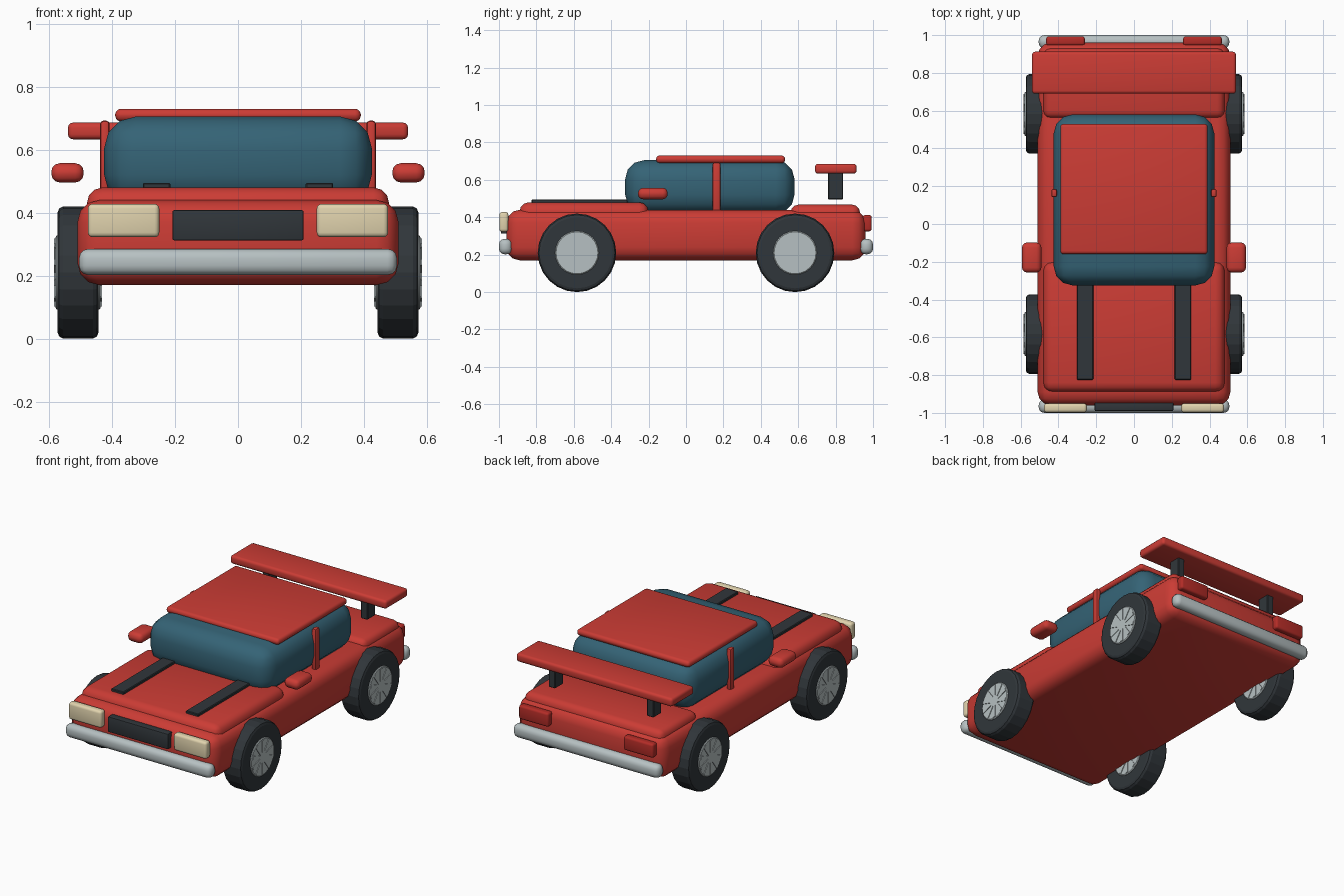
import bpy, bmesh, math
from mathutils import Matrix, Vector

if "Cube" in bpy.data.objects:
    bpy.data.objects.remove(bpy.data.objects["Cube"])


def material(name, rgb):
    m = bpy.data.materials.new(name)
    m.diffuse_color = (*rgb, 1)
    m.use_nodes = True
    m.node_tree.nodes["Principled BSDF"].inputs["Base Color"].default_value = m.diffuse_color
    return m


RED = material("red paint", (0.60, 0.045, 0.035))
GLASS = material("blue glass", (0.035, 0.125, 0.18))
BLACK = material("black rubber", (0.03, 0.037, 0.043))
CHROME = material("chrome", (0.47, 0.53, 0.54))
CREAM = material("cream lens", (0.75, 0.65, 0.42))
TAIL = material("tail lens", (0.45, 0.025, 0.02))


def finish(name, bm, mat, angle=35):
    bmesh.ops.recalc_face_normals(bm, faces=bm.faces[:])
    me = bpy.data.meshes.new(name)
    bm.to_mesh(me)
    bm.free()
    me.materials.append(mat)
    ob = bpy.data.objects.new(name, me)
    bpy.context.collection.objects.link(ob)
    bpy.ops.object.select_all(action='DESELECT')
    ob.select_set(True)
    bpy.context.view_layer.objects.active = ob
    bpy.ops.object.shade_smooth_by_angle(angle=math.radians(angle))
    return ob


def box(name, x, y, z, mat, bevel=0.0, segs=3):
    """Rounded box from (min, max) ranges."""
    bm = bmesh.new()
    bmesh.ops.create_cube(bm, size=1)
    size = [r[1] - r[0] for r in (x, y, z)]
    mid = [(r[0] + r[1]) / 2 for r in (x, y, z)]
    bmesh.ops.transform(bm, verts=bm.verts[:],
                        matrix=Matrix.Translation(mid) @ Matrix.Diagonal((*size, 1)))
    if bevel:
        bmesh.ops.bevel(bm, geom=bm.edges[:], offset=bevel, segments=segs, profile=0.5,
                        affect='EDGES', clamp_overlap=True)
    return finish(name, bm, mat)


def pair(name, x, y, z, mat, bevel=0.0, segs=3):
    """The same box on both sides of x = 0."""
    box(name + "_right", x, y, z, mat, bevel, segs)
    box(name + "_left", (-x[1], -x[0]), y, z, mat, bevel, segs)


def lathe_x(name, profile, centre, sides, mat, angle):
    """Revolve (x, radius) points around the x axis and cap both ends."""
    bm = bmesh.new()
    rings = []
    for px, r in profile:
        rings.append([bm.verts.new(Vector(centre) + Vector((px, r * math.sin(a), r * math.cos(a))))
                      for a in (2 * math.pi * i / sides for i in range(sides))])
    for a, b in zip(rings, rings[1:]):
        for i in range(sides):
            j = (i + 1) % sides
            bm.faces.new((a[i], a[j], b[j], b[i]))
    bm.faces.new(rings[0])
    bm.faces.new(rings[-1])
    return finish(name, bm, mat, angle)


# Bodywork
box("body", (-0.51, 0.51), (-0.96, 0.96), (0.17, 0.44), RED, 0.07)
box("hood", (-0.48, 0.48), (-0.89, -0.20), (0.37, 0.48), RED, 0.05)
box("trunk_lid", (-0.48, 0.48), (0.56, 0.93), (0.37, 0.467), RED, 0.04)
box("cabin_glass", (-0.425, 0.425), (-0.325, 0.58), (0.42, 0.705), GLASS, 0.1)
box("roof", (-0.39, 0.39), (-0.16, 0.53), (0.69, 0.73), RED, 0.018)
pair("door_pillar", (0.408, 0.438), (0.142, 0.185), (0.42, 0.692), RED, 0.01, 2)
pair("mirror", (0.49, 0.593), (-0.257, -0.098), (0.496, 0.557), RED, 0.027)
pair("hood_stripe", (0.215, 0.302), (-0.825, -0.30), (0.468, 0.495), BLACK, 0.004, 1)

# Rear wing
box("spoiler", (-0.54, 0.54), (0.69, 0.912), (0.633, 0.686), RED, 0.016)
pair("spoiler_post", (0.317, 0.363), (0.76, 0.84), (0.495, 0.65), BLACK, 0.004, 1)

# Bumpers, lamps and grille
box("front_bumper", (-0.505, 0.505), (-1.0, -0.93), (0.202, 0.285), CHROME, 0.03)
box("rear_bumper", (-0.505, 0.505), (0.93, 1.0), (0.202, 0.285), CHROME, 0.03)
box("grille", (-0.208, 0.208), (-0.99, -0.94), (0.312, 0.408), BLACK, 0.005, 2)
pair("headlight", (0.25, 0.477), (-0.998, -0.95), (0.322, 0.428), CREAM, 0.015)
pair("tail_light", (0.26, 0.465), (0.945, 0.993), (0.325, 0.412), TAIL, 0.013)

# Wheels: bevelled tyre, through hub and raised spokes on both faces
for end, y in (("front", -0.583), ("rear", 0.583)):
    for side, s in (("right", 1), ("left", -1)):
        c = (s * 0.508, y, 0.21)
        tag = f"{end}_{side}"
        lathe_x("tyre_" + tag, [(-0.065, 0.19), (-0.06, 0.203), (-0.047, 0.21),
                                (0.047, 0.21), (0.06, 0.203), (0.065, 0.19)], c, 24, BLACK, 12)
        lathe_x("rim_" + tag, [(-0.072, 0.112), (-0.068, 0.117),
                               (0.068, 0.117), (0.072, 0.112)], c, 24, CHROME, 30)
        bm = bmesh.new()
        for i in range(5):
            spoke = (Matrix.Translation(c) @ Matrix.Rotation(math.pi * i / 5, 4, 'X')
                     @ Matrix.Diagonal((0.152, 0.02, 0.215, 1)))
            bmesh.ops.create_cube(bm, size=1, matrix=spoke)
        finish("spokes_" + tag, bm, CHROME)
